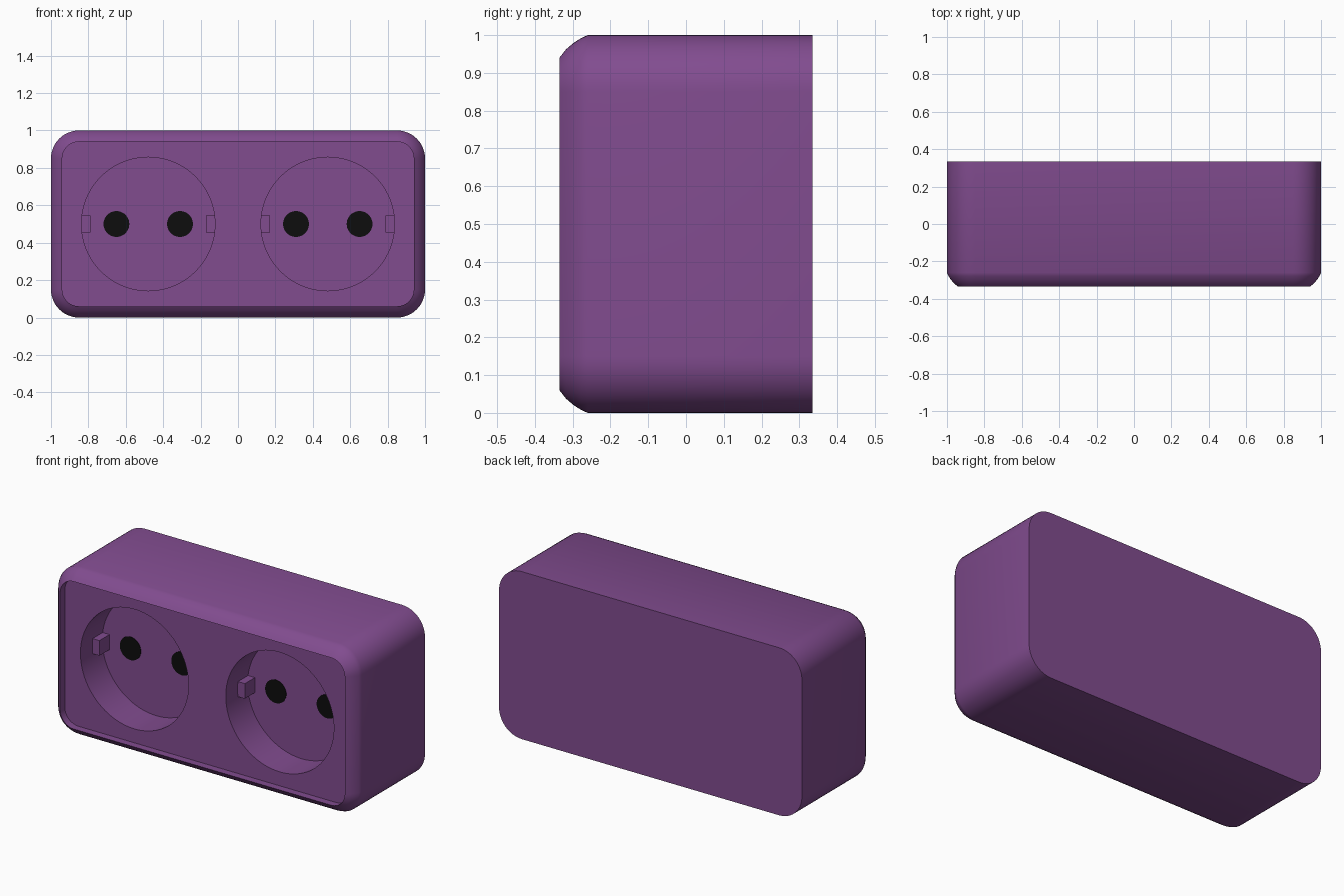
import bpy, bmesh, math
from mathutils import Matrix, Vector

cube = bpy.data.objects.get("Cube")
if cube:
    bpy.data.objects.remove(cube)

FRONT, BACK, PANEL, FLOOR = -0.335, 0.335, -0.291, -0.085
SOCKET_R, SOCKET_X, MID_Z = 0.357, 0.48, 0.5


def material(name, rgb):
    m = bpy.data.materials.new(name)
    m.use_nodes = True
    m.diffuse_color = (*rgb, 1)
    m.node_tree.nodes["Principled BSDF"].inputs["Base Color"].default_value = (*rgb, 1)
    return m


purple = material("purple plastic", (0.22, 0.072, 0.275))
black = material("black hole", (0.004, 0.004, 0.004))


def finish(name, bm, mat):
    bmesh.ops.recalc_face_normals(bm, faces=bm.faces)
    me = bpy.data.meshes.new(name)
    bm.to_mesh(me)
    bm.free()
    me.materials.append(mat)
    ob = bpy.data.objects.new(name, me)
    bpy.context.collection.objects.link(ob)
    return ob


def cylinder(name, x, radius, y0, y1, mat, segments=64):
    bm = bmesh.new()
    place = Matrix.Translation((x, (y0 + y1) / 2, MID_Z)) @ Matrix.Rotation(math.pi / 2, 4, "X")
    bmesh.ops.create_cone(bm, cap_ends=True, segments=segments, radius1=radius,
                          radius2=radius, depth=abs(y1 - y0), matrix=place)
    return finish(name, bm, mat)


def box(name, lo, hi, mat):
    lo, hi = Vector(lo), Vector(hi)
    bm = bmesh.new()
    bmesh.ops.create_cube(bm, size=1, matrix=Matrix.Translation((lo + hi) / 2)
                          @ Matrix.Diagonal((*(hi - lo), 1)))
    return finish(name, bm, mat)


def rounded_ring(bm, inset, y, radius=0.15, steps=12):
    """Rounded rectangle in the xz plane, shrunk by inset."""
    verts = []
    for corner, (sx, sz) in enumerate(((1, 1), (-1, 1), (-1, -1), (1, -1))):
        for i in range(steps + 1):
            a = (corner + i / steps) * math.pi / 2
            r = radius - inset
            verts.append(bm.verts.new((sx * (1 - radius) + r * math.cos(a), y,
                                       MID_Z + sz * (MID_Z - radius) + r * math.sin(a))))
    return verts


# Housing: rounded shell with a soft front rim and a slightly sunken panel
profile = [(0, BACK), (0, -0.26), (0.008, -0.278), (0.021, -0.298),
           (0.038, -0.318), (0.06, FRONT), (0.06, PANEL)]
bm = bmesh.new()
rings = [rounded_ring(bm, d, y) for d, y in profile]
for a, b in zip(rings, rings[1:]):
    for i in range(len(a)):
        j = (i + 1) % len(a)
        bm.faces.new((a[i], a[j], b[j], b[i]))
bm.faces.new(rings[0])
bm.faces.new(rings[-1])
housing = finish("housing", bm, purple)

# Round socket wells
bpy.context.view_layer.objects.active = housing
housing.select_set(True)
for side in (-1, 1):
    cutter = cylinder("well_cutter", side * SOCKET_X, SOCKET_R, -0.5, FLOOR, purple, 96)
    cutter.hide_render = True
    mod = housing.modifiers.new("well", "BOOLEAN")
    mod.operation, mod.solver, mod.object = "DIFFERENCE", "EXACT", cutter
    bpy.ops.object.modifier_apply(modifier=mod.name)
    bpy.data.objects.remove(cutter)
bpy.ops.object.shade_smooth_by_angle(angle=math.radians(30))

# Pin holes and earth clips in each well
for label, cx in (("right", -SOCKET_X), ("left", SOCKET_X)):
    for s in (-1, 1):
        cylinder(f"{label}_pin_hole", cx + s * 0.17, 0.069, FLOOR - 0.003, FLOOR + 0.003, black, 48)
        x0, x1 = sorted((cx + s * 0.309, cx + s * 0.356))
        box(f"{label}_earth_clip", (x0, -0.18, 0.455), (x1, FLOOR + 0.01, 0.545), purple)
